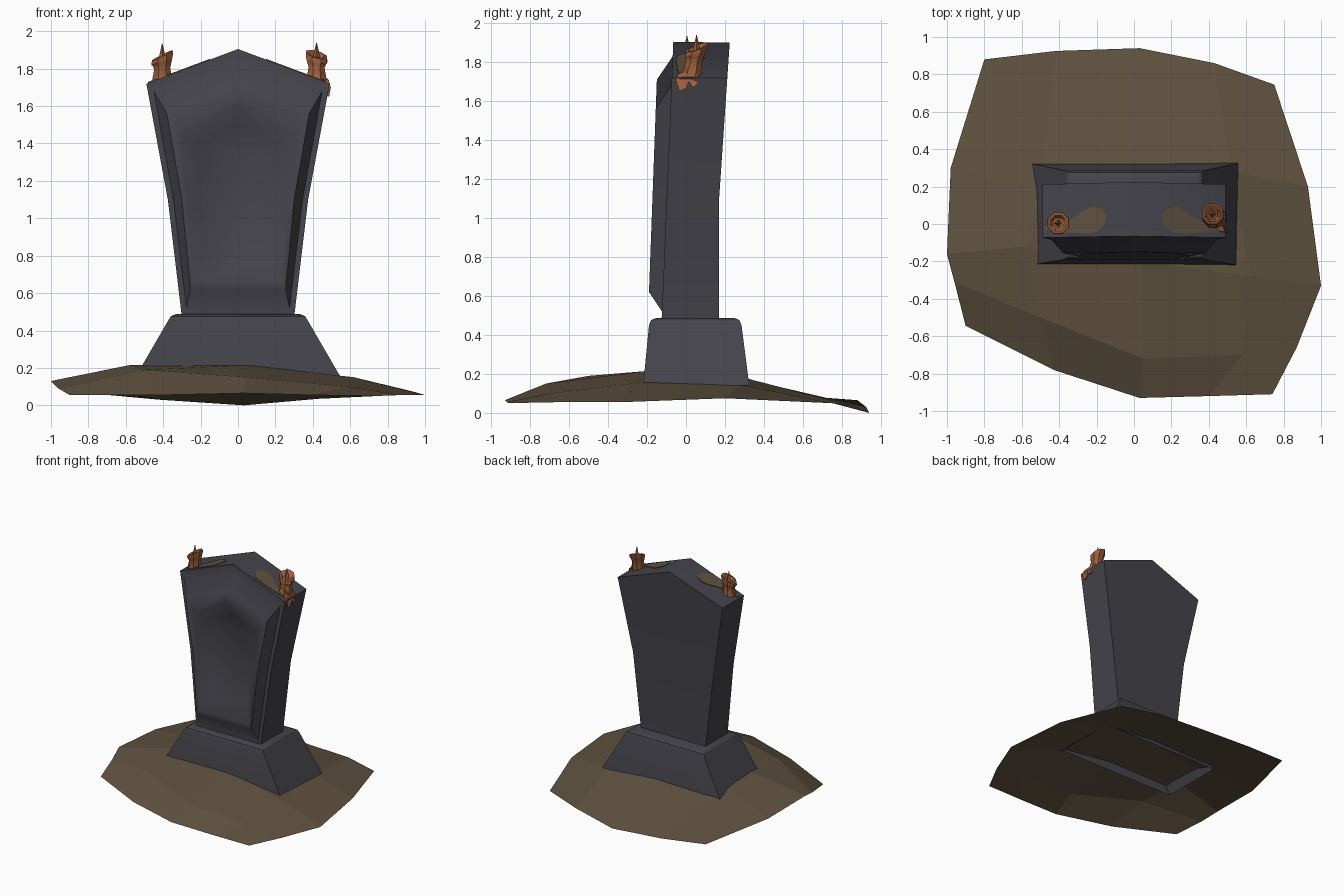
import bpy, bmesh, math

if "Cube" in bpy.data.objects:
    bpy.data.objects.remove(bpy.data.objects["Cube"])


def material(name, rgb):
    m = bpy.data.materials.new(name)
    m.diffuse_color = (*rgb, 1)
    m.use_nodes = True
    m.node_tree.nodes["Principled BSDF"].inputs["Base Color"].default_value = m.diffuse_color
    return m


STONE = material("dark stone", (0.058, 0.057, 0.070))
EARTH = material("brown earth", (0.114, 0.083, 0.050))
WAX = material("orange wax", (0.33, 0.112, 0.045))


def make(name, verts, faces, mat, smooth=None, solid=True):
    me = bpy.data.meshes.new(name)
    me.from_pydata(verts, [], faces)
    if solid:
        bm = bmesh.new()
        bm.from_mesh(me)
        bmesh.ops.recalc_face_normals(bm, faces=bm.faces)
        bm.to_mesh(me)
        bm.free()
    me.materials.append(mat)
    ob = bpy.data.objects.new(name, me)
    bpy.context.collection.objects.link(ob)
    if smooth:
        bpy.ops.object.select_all(action='DESELECT')
        ob.select_set(True)
        bpy.context.view_layer.objects.active = ob
        bpy.ops.object.shade_smooth_by_angle(angle=math.radians(smooth))
    return ob


def loft(rings):
    """Vertices and side faces joining closed rings of equal length."""
    n = len(rings[0])
    faces = [(r * n + i, r * n + (i + 1) % n, (r + 1) * n + (i + 1) % n, (r + 1) * n + i)
             for r in range(len(rings) - 1) for i in range(n)]
    return [p for ring in rings for p in ring], faces


# Ground mound: an uneven 5 x 5 sheet, rows from front to back
rows = [
    [(-.90, -.545, .055), (-.43, -.78, .055), (.03, -.93, .065), (.40, -.92, .055), (.74, -.91, .05)],
    [(-.96, -.31, .09), (-.50, -.50, .19), (.05, -.72, .15), (.58, -.70, .10), (.87, -.66, .055)],
    [(-1.0, -.16, .13), (-.58, -.12, .215), (.05, -.20, .215), (.62, -.28, .15), (1.0, -.33, .055)],
    [(-.98, .30, .11), (-.50, .17, .205), (.05, .28, .185), (.52, .28, .145), (.93, .20, .075)],
    [(-.80, .88, .065), (-.42, .925, .03), (.03, .94, 0), (.43, .86, .035), (.75, .745, .05)],
]
make("ground_mound", [p for r in rows for p in r],
     [(r * 5 + c, r * 5 + c + 1, r * 5 + c + 6, r * 5 + c + 5) for r in range(4) for c in range(4)],
     EARTH, solid=False)


# Pedestal: tapered block with a chamfered top, open underneath
def rect(w, y0, y1, z):
    return [(-w, y0, z), (w, y0, z), (w, y1, z), (-w, y1, z)]


v, f = loft([rect(.555, -.22, .325, .14), rect(.375, -.19, .285, .45),
             rect(.36, -.18, .275, .475), rect(.335, -.155, .25, .487)])
make("pedestal", v, f + [(12, 13, 14, 15)], STONE, 30)


# Gravestone slab: pentagonal outline with a raised rim and sunken panel
def outline(wb, zb, wm, ws, zs, za, depth):
    pts = [(-wb, zb), (wb, zb), (wm, 1.1), (ws, zs), (0, za), (-ws, zs), (-wm, 1.1)]
    return [(x, depth(z), z) for x, z in pts]


def slab_front(z):
    return -.125 + .042 * (z - .48)


def rim_front(z):
    return -.19 + .037 * (z - .62)


rings = [
    outline(.30, .47, .375, .49, 1.72, 1.90, lambda z: .17 + .068 * max(0, z - 1.1)),
    outline(.30, .47, .375, .49, 1.72, 1.905, slab_front),
    outline(.275, .52, .345, .45, 1.68, 1.83, slab_front),
    outline(.255, .62, .30, .38, 1.56, 1.71, rim_front),
    outline(.235, .66, .265, .30, 1.45, 1.60, rim_front),
    outline(.17, .78, .20, .22, 1.38, 1.50, lambda z: rim_front(z) + .06),
]
v, f = loft(rings)
for b in (0, 35):
    f += [(b, b + 1, b + 2, b + 6), (b + 2, b + 3, b + 4, b + 5, b + 6)]
make("gravestone_slab", v, f, STONE, 55)

# Dirt patches: thin teardrop plates lying on the sloping top
patch = [(.15, .05), (.17, .08), (.22, .095), (.27, .075), (.32, .035), (.38, .01), (.47, 0),
         (.48, -.03), (.38, -.045), (.28, -.05), (.20, -.045), (.155, 0)]
for side, name in ((-1, "left"), (1, "right")):
    v, f = loft([[(side * x, y, 1.903 - .372 * x + h) for x, y in patch] for h in (-.002, .005)])
    n = len(patch)
    make(name + "_dirt_patch", v, f + [tuple(range(n)), tuple(range(n, 2 * n))], EARTH)


# Candles: eight-sided waisted bodies with a tilted, hollowed top and a wick
def candle(name, cx, cy, z0, tilt_x, tilt_y, lean):
    rings = []
    for r, h, t in ((.058, -.03, 0), (.055, .01, 0), (.046, .055, .2), (.055, .085, .6),
                    (.062, .105, 1), (.060, .125, 1), (.045, .125, 1), (.030, .105, 1)):
        ring = []
        for i in range(8):
            a = math.tau * (i + .5) / 8
            dx, dy = r * math.cos(a), r * math.sin(a)
            ring.append((cx + dx, cy + dy + lean * h, z0 + h + t * (tilt_x * dx + tilt_y * dy)))
        rings.append(ring)
    v, f = loft(rings)
    make(name, v, f + [tuple(range(8)), tuple(range(56, 64))], WAX, 35)
    # Wick: tapering spike
    y = cy + lean * .12
    v, f = loft([[(cx + r * math.cos(k * math.tau / 4), y + r * math.sin(k * math.tau / 4), z0 + h)
                  for k in range(4)] for r, h in ((.020, .10), (.012, .145), (.001, .19))])
    make(name + "_wick", v, f + [(8, 9, 10, 11)], WAX)


candle("left_candle", -.405, .005, 1.745, .5, .1, 0)
candle("right_candle", .42, .03, 1.75, -.25, .35, .2)

# Wax drip: plate running down the right side under the candle
drip = [(-.01, 1.79), (-.01, 1.75), (-.04, 1.74), (-.05, 1.70), (-.035, 1.65), (0, 1.665), (.015, 1.70),
        (.035, 1.67), (.055, 1.685), (.065, 1.74), (.075, 1.79)]
n = len(drip)
v, f = loft([[(.49 - .185 * max(0, 1.72 - z) - 1.0 * max(0, z - 1.725) + d, y, z) for y, z in drip]
             for d in (-.012, .010)])
make("wax_drip", v, f + [tuple(range(n)), tuple(range(n, 2 * n))], WAX)
